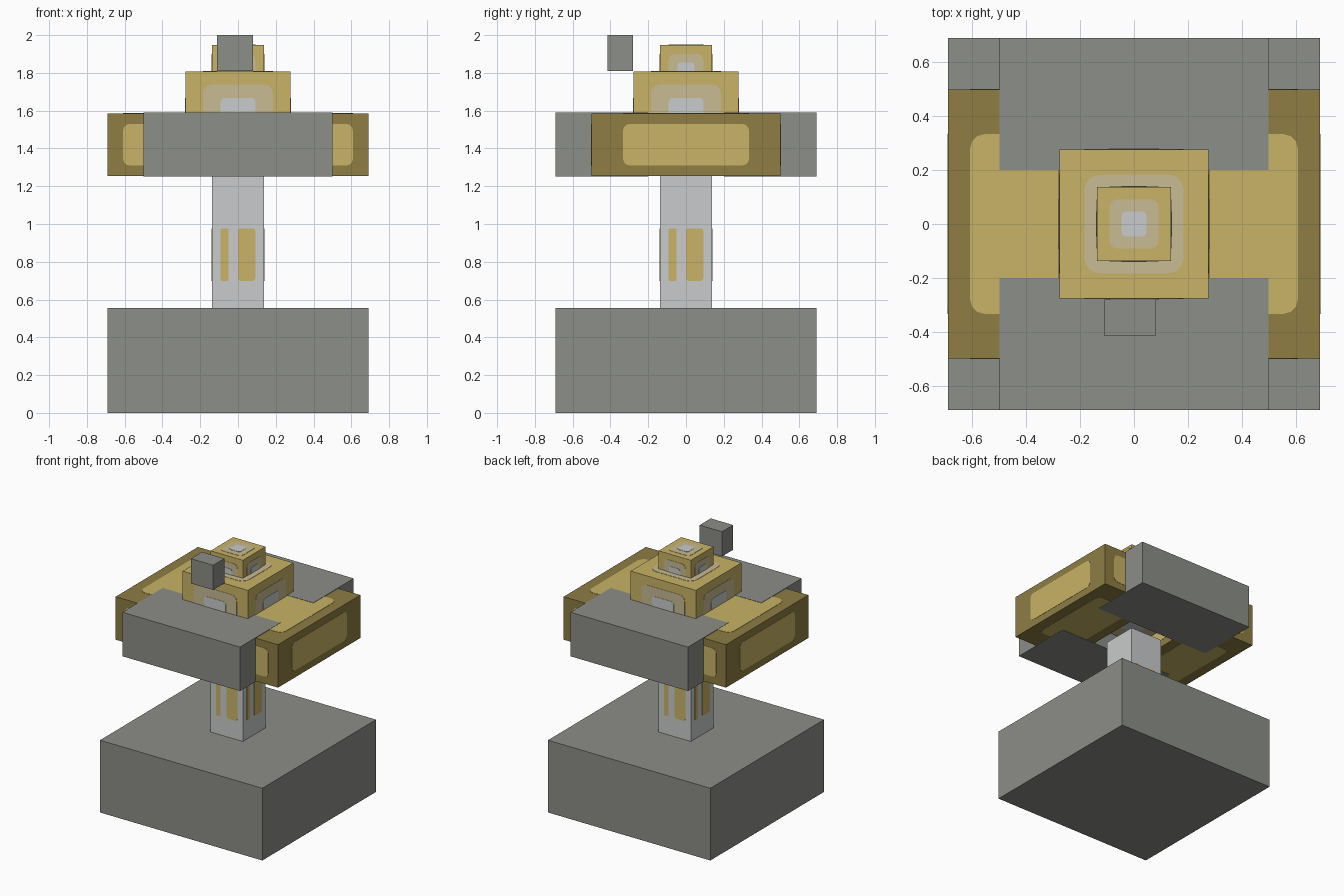
import bpy, bmesh, math
from mathutils import Vector

if "Cube" in bpy.data.objects:
    bpy.data.objects.remove(bpy.data.objects["Cube"])


def material(name, rgb):
    m = bpy.data.materials.new(name)
    lin = [((c / 255 + 0.055) / 1.055) ** 2.4 for c in rgb]
    m.diffuse_color = (*lin, 1)
    m.use_nodes = True
    m.node_tree.nodes["Principled BSDF"].inputs["Base Color"].default_value = m.diffuse_color
    return m


STONE = material("stone grey", (140, 142, 136))
BRONZE = material("dark bronze", (142, 125, 68))
GOLD = material("gold", (201, 179, 102))
TAN = material("pale tan", (200, 187, 146))
PALE = material("pale silver", (201, 203, 204))

SIDES = [Vector(n) for n in ((0, -1, 0), (1, 0, 0), (0, 1, 0), (-1, 0, 0))]
ENDS = [Vector((0, 0, 1)), Vector((0, 0, -1))]


def add_plate(bm, centre, u, v, n, rect, thick, mat_index):
    """Thin rounded plate lying on a face; rect is given in local u, v."""
    u0, u1, v0, v1 = rect
    r = 0.16 * min(u1 - u0, v1 - v0)
    corners = ((u1 - r, v1 - r, 0), (u0 + r, v1 - r, 90),
               (u0 + r, v0 + r, 180), (u1 - r, v0 + r, 270))
    outline = []
    for cu, cv, start in corners:
        for a in (0, 30, 60, 90):
            t = math.radians(start + a)
            outline.append(centre + u * (cu + r * math.cos(t)) + v * (cv + r * math.sin(t)))
    low = [bm.verts.new(p) for p in outline]
    high = [bm.verts.new(p + n * thick) for p in outline]
    faces = [bm.faces.new(high)]
    for i in range(len(low)):
        j = (i + 1) % len(low)
        faces.append(bm.faces.new((low[i], low[j], high[j], high[i])))
    for f in faces:
        f.material_index = mat_index


def box(name, lo, hi, mats, panels=(), normals=SIDES + ENDS):
    """Box with optional panels: (u0, u1, v0, v1, material slot) as face fractions."""
    lo, hi = Vector(lo), Vector(hi)
    mid, size = (lo + hi) / 2, hi - lo
    bm = bmesh.new()
    bmesh.ops.create_cube(bm, size=1)
    for vert in bm.verts:
        vert.co = Vector([mid[i] + vert.co[i] * size[i] for i in range(3)])
    for n in normals:
        u = Vector((1, 0, 0)) if n.z else Vector((0, 0, 1)).cross(n)
        v = n.cross(u)
        su = sum(abs(u[i]) * size[i] for i in range(3))
        sv = sum(abs(v[i]) * size[i] for i in range(3))
        sn = sum(abs(n[i]) * size[i] for i in range(3))
        for u0, u1, v0, v1, slot in panels:
            rect = ((u0 - .5) * su, (u1 - .5) * su, (v0 - .5) * sv, (v1 - .5) * sv)
            add_plate(bm, mid + n * sn / 2, u, v, n, rect, 0.002 * slot, slot)
    mesh = bpy.data.meshes.new(name)
    bm.to_mesh(mesh)
    bm.free()
    for m in mats:
        mesh.materials.append(m)
    obj = bpy.data.objects.new(name, mesh)
    bpy.context.collection.objects.link(obj)
    return obj


A, B = 1 / 6, 1 / 3
OUTER = (A, 1 - A, A, 1 - A, 1)
INNER = (B, 1 - B, B, 1 - B, 2)

# Pedestal and post with a wide and a narrow inlay on every side
box("base", (-.69, -.69, 0), (.69, .69, .555), [STONE])
box("post", (-.137, -.137, .42), (.137, .137, 1.255), [PALE, GOLD],
    [(A, .315, B, 1 - B, 1), (.5, 1 - A, B, 1 - B, 1)], SIDES)

# Ring of four blocks around an open middle; stone ones sit a hair proud
box("right_bronze_block", (.2, -.5, 1.255), (.69, .5, 1.585), [BRONZE, GOLD], [OUTER])
box("left_bronze_block", (-.69, -.5, 1.255), (-.2, .5, 1.585), [BRONZE, GOLD], [OUTER])
box("front_stone_block", (-.5, -.69, 1.251), (.5, -.2, 1.589), [STONE])
box("back_stone_block", (-.5, .2, 1.251), (.5, .69, 1.589), [STONE])

# Stepped crown
box("lower_crown", (-.277, -.277, 1.39), (.277, .277, 1.807), [GOLD, TAN, PALE], [OUTER, INNER])
box("upper_crown", (-.137, -.137, 1.67), (.137, .137, 1.947), [GOLD, TAN, PALE], [OUTER, INNER])

# Small offset cube at the front
box("small_cube", (-.11, -.415, 1.81), (.08, -.28, 2.0), [STONE])
